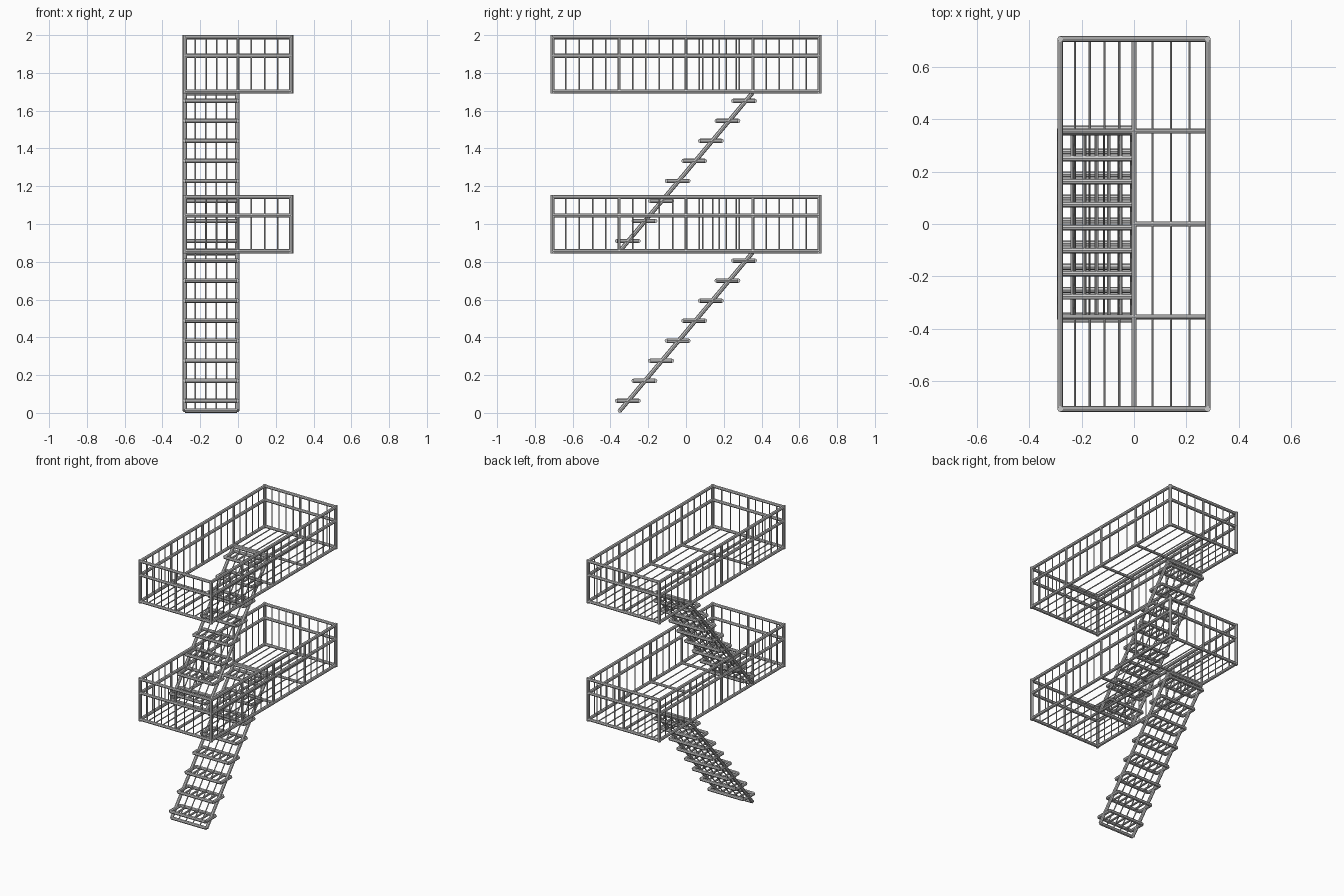
import bpy, bmesh
from mathutils import Vector, Matrix

if "Cube" in bpy.data.objects:
    bpy.data.objects.remove(bpy.data.objects["Cube"])

X, Y = 0.2815, 0.706         # rail centre lines
H = 0.354                    # half length of the stair opening
RISE = 0.846                 # storey height
R, CROSS, STAIR, POST, THIN = 0.011, 0.0095, 0.0115, 0.0085, 0.004


def rods(name, segments):
    """One object made of round rods: (start, end, radius)."""
    bm = bmesh.new()
    for a, b, r in segments:
        a, b = Vector(a), Vector(b)
        d = b - a
        rot = d.to_track_quat('Z', 'Y').to_matrix().to_4x4()
        bmesh.ops.create_cone(bm, cap_ends=True, segments=8, radius1=r, radius2=r,
                              depth=d.length,
                              matrix=Matrix.Translation((a + b) / 2) @ rot)
    me = bpy.data.meshes.new(name)
    bm.to_mesh(me)
    bm.free()
    ob = bpy.data.objects.new(name, me)
    bpy.context.collection.objects.link(ob)
    bpy.context.view_layer.objects.active = ob
    ob.select_set(True)
    bpy.ops.object.shade_smooth_by_angle()
    ob.select_set(False)
    return ob


def between(a, b, n):
    """Inner division points of a span cut in n parts."""
    return [a + (b - a) * i / n for i in range(1, n)]


def ring(z):
    c = [(-X, -Y, z), (X, -Y, z), (X, Y, z), (-X, Y, z)]
    return [(c[i], c[(i + 1) % 4], R) for i in range(4)]


def platform(label, z):
    # floor frame with an opening over the left middle
    frame = ring(z) + [((0, -Y, z), (0, Y, z), CROSS)]
    frame += [((-X, y, z), (X, y, z), CROSS) for y in (-H, H)]
    frame += [((0, 0, z), (X, 0, z), CROSS)]
    rods(label + "_floor_frame", frame)

    # thin floor bars
    bars = [((x, -Y, z), (x, Y, z), THIN) for x in between(0, X, 4)]
    for x in between(-X, 0, 5):
        bars += [((x, s * H, z), (x, s * Y, z), THIN) for s in (-1, 1)]
    rods(label + "_floor_bars", bars)

    # hand rail, middle rail and posts
    mid, top = z + 0.189, z + 0.2875
    rail = ring(mid) + ring(top)
    for sx in (-1, 1):
        for sy in (-1, 1):
            rail.append(((sx * X, sy * Y, z - R), (sx * X, sy * Y, top + R), R))
        rail += [((sx * X, y, z), (sx * X, y, top), POST) for y in (-H, 0, H)]
    rail += [((0, sy * Y, z), (0, sy * Y, top), POST) for sy in (-1, 1)]
    rods(label + "_railing", rail)

    # thin balusters
    pts = [(x, s * Y) for s in (-1, 1)
           for x in between(-X, 0, 5) + between(0, X, 4)]
    for s in (-1, 1):
        for a, b in ((-Y, -H), (-H, 0), (0, H), (H, Y)):
            n = 4 if (s > 0 and a == 0) else 5
            pts += [(s * X, y) for y in between(a, b, n)]
    rods(label + "_balusters", [((x, y, z), (x, y, top), THIN) for x, y in pts])


def flight(label, z0):
    x0, x1 = -X, -0.004
    lo, hi = (-0.35, z0 + 0.0117), (0.35, z0 + RISE)
    # sloping stringers, end bars and thin sloping bars
    seg = [((x, *lo), (x, *hi), STAIR) for x in (x0, x1)]
    seg += [((x0, *p), (x1, *p), STAIR) for p in (lo, hi)]
    seg += [((x, *lo), (x, *hi), THIN) for x in between(x0, x1, 5)]
    rods(label + "_stringers", seg)

    # grated treads
    seg = []
    for i in range(8):
        y, z = -0.308 + 0.0879 * i, z0 + 0.064 + 0.106 * i
        f, b = y - 0.057, y + 0.057
        seg += [((x0, v, z), (x1, v, z), STAIR) for v in (f, b)]
        seg += [((x, f, z), (x, b, z), STAIR) for x in (x0, x1)]
        seg += [((x, f, z), (x, b, z), 0.007) for x in between(x0, x1, 6)]
    rods(label + "_treads", seg)


for i, label in enumerate(("lower", "upper")):
    flight(label + "_stair", i * RISE)
    platform(label + "_platform", 0.8555 + i * RISE)
